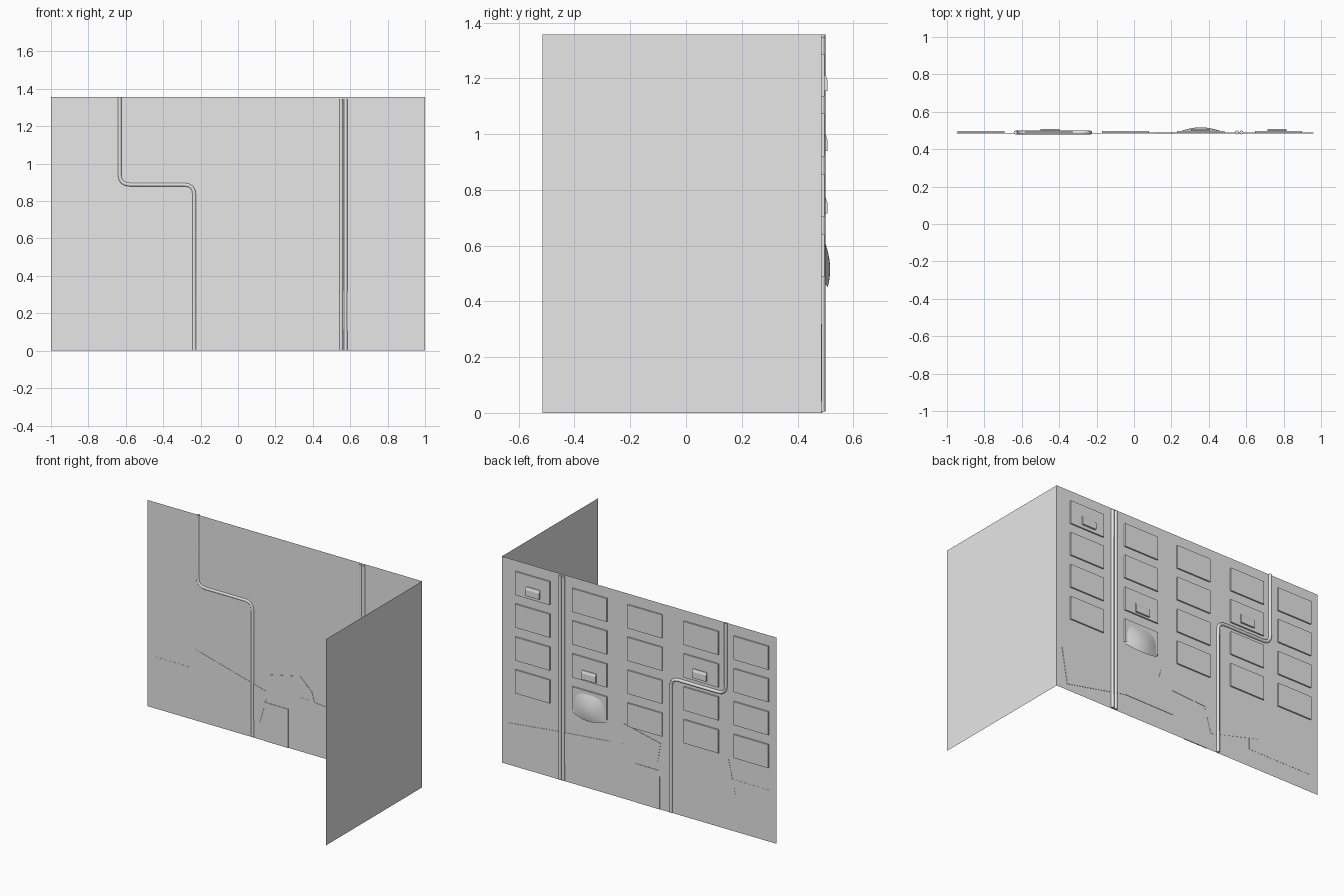
import bpy, bmesh
from math import sin, pi

if "Cube" in bpy.data.objects:
    bpy.data.objects.remove(bpy.data.objects["Cube"])

WALL_Y = 0.486
HEIGHT = 1.357

grey = bpy.data.materials.new("plain grey")
grey.use_nodes = True
grey.diffuse_color = (0.8, 0.8, 0.8, 1)
grey.node_tree.nodes["Principled BSDF"].inputs["Base Color"].default_value = (0.8, 0.8, 0.8, 1)


def add_object(name, bm, fix_normals=True):
    if fix_normals:
        bmesh.ops.recalc_face_normals(bm, faces=bm.faces)
    mesh = bpy.data.meshes.new(name)
    bm.to_mesh(mesh)
    bm.free()
    mesh.materials.append(grey)
    obj = bpy.data.objects.new(name, mesh)
    bpy.context.collection.objects.link(obj)
    return obj


def sheet(name, corners):
    bm = bmesh.new()
    bm.faces.new([bm.verts.new(c) for c in corners])
    return add_object(name, bm, False)


def prism(name, outline, step):
    """Closed solid: outline of 3D points swept along the vector step."""
    bm = bmesh.new()
    near = [bm.verts.new(p) for p in outline]
    far = [bm.verts.new([a + b for a, b in zip(p, step)]) for p in outline]
    bm.faces.new(near)
    bm.faces.new(far[::-1])
    for i in range(len(near)):
        j = (i + 1) % len(near)
        bm.faces.new((near[i], far[i], far[j], near[j]))
    return add_object(name, bm)


def wall_plate(name, outline, y0, y1):
    return prism(name, [(x, y0, z) for x, z in outline], (0, y1 - y0, 0))


def rect(x0, x1, z0, z1):
    return [(x0, z0), (x1, z0), (x1, z1), (x0, z1)]


def pipe(name, points, radius=0.0105):
    """Round pipe along (x, z) points; inner corners get quarter bends."""
    bend = 0.055
    path = [points[0]]
    for a, b, c in zip(points, points[1:], points[2:]):
        def toward(p):
            dx, dz = p[0] - b[0], p[1] - b[1]
            length = (dx * dx + dz * dz) ** 0.5
            return b[0] + dx / length * bend, b[1] + dz / length * bend
        s, e = toward(a), toward(c)
        for i in range(5):
            t = i / 4
            path.append(tuple((1 - t) ** 2 * s[k] + 2 * t * (1 - t) * b[k] + t * t * e[k]
                              for k in (0, 1)))
    path.append(points[-1])
    curve = bpy.data.curves.new(name, "CURVE")
    curve.dimensions = "3D"
    curve.bevel_depth = radius
    curve.bevel_resolution = 2
    curve.use_fill_caps = True
    spline = curve.splines.new("POLY")
    spline.points.add(len(path) - 1)
    for p, (x, z) in zip(spline.points, path):
        p.co = (x, WALL_Y + 0.003, z, 1)
    curve.materials.append(grey)
    obj = bpy.data.objects.new(name, curve)
    bpy.context.collection.objects.link(obj)
    return obj


# Walls
sheet("long_wall", [(1, WALL_Y, 0), (-1, WALL_Y, 0), (-1, WALL_Y, HEIGHT), (1, WALL_Y, HEIGHT)])
sheet("side_wall", [(1, -0.514, 0), (1, WALL_Y, 0), (1, WALL_Y, HEIGHT), (1, -0.514, HEIGHT)])

# Window panels in a regular grid
columns = [0.772, 0.357, -0.045, -0.455, -0.818]
rows = [1.211, 0.997, 0.78, 0.564]
for c, x in enumerate(columns):
    for r, z in enumerate(rows):
        wall_plate(f"window_{c + 1}_{r + 1}", rect(x - 0.126, x + 0.126, z - 0.077, z + 0.077),
                   WALL_Y + 0.0005, 0.496)

# Air conditioners with a sloped top
for i, (x, z) in enumerate([(0.765, 1.155), (0.355, 0.715), (-0.45, 0.94)]):
    side = [(0.495, 0), (0.507, 0), (0.507, 0.04), (0.501, 0.057), (0.495, 0.057)]
    prism(f"air_conditioner_{i + 1}", [(x - 0.051, y, z + h) for y, h in side], (0.102, 0, 0))

# Bulging awning over one window
bm = bmesh.new()
N = 16
grid = []
for j in range(N + 1):
    v = j / N
    row = []
    for i in range(N + 1):
        u = i / N
        arch = sin(pi * u)
        z = 0.64 - v * (0.167 + 0.022 * arch)
        y = 0.489 + 0.026 * arch * sin(pi * 0.78 * v) + 0.003 * v
        row.append(bm.verts.new((0.232 + 0.25 * u, y, z)))
    grid.append(row)
for j in range(N):
    for i in range(N):
        bm.faces.new((grid[j][i], grid[j][i + 1], grid[j + 1][i + 1], grid[j + 1][i]))
awning = add_object("awning", bm, False)
for poly in awning.data.polygons:
    poly.use_smooth = True

# Drain pipes
pipe("bent_pipe", [(-0.633, HEIGHT), (-0.633, 0.888), (-0.234, 0.888), (-0.234, 0.005)])
for i, x in enumerate((0.551, 0.575)):
    pipe(f"straight_pipe_{i + 1}", [(x, 0.005), (x, 1.347)])

# Thin irregular patches on the lower wall
patches = [
    rect(-0.95, -0.475, 0.115, 0.34),
    [(-0.65, 0.468), (-0.70, 0.248), (-0.18, 0.112), (-0.12, 0.325)],
    [(-0.157, 0.435), (0.113, 0.495), (0.20, 0.412), (0.23, 0.30), (-0.13, 0.278)],
    [(0.113, 0.36), (0.113, 0.13), (0.47, 0.133), (0.92, 0.04), (0.96, 0.275), (0.6, 0.315)],
    rect(-0.15, 0.026, 0.0, 0.255),
]
for i, outline in enumerate(patches):
    t = 0.001 + 0.0005 * i
    wall_plate(f"wall_patch_{i + 1}", outline, WALL_Y - t, WALL_Y + t)
